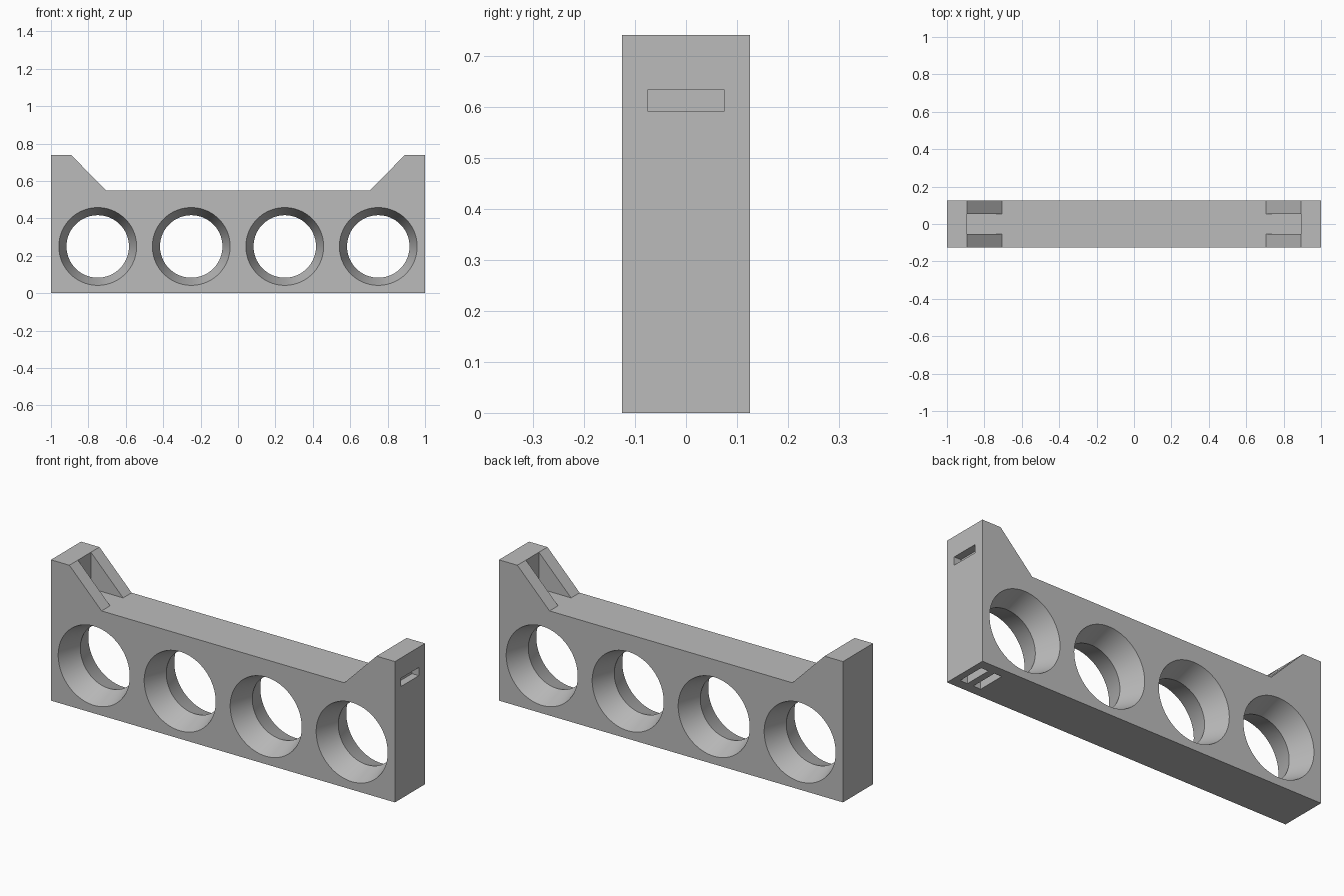
import bpy, bmesh, math

cube = bpy.data.objects.get("Cube")
if cube:
    bpy.data.objects.remove(cube, do_unlink=True)

HALF_DEPTH = 0.125
BAR_TOP, POST_TOP = 0.55, 0.74
POST_IN, SLOPE_END = 0.893, 0.706

grey = bpy.data.materials.new("plain grey")
grey.use_nodes = True
grey.diffuse_color = (0.5, 0.5, 0.5, 1)
grey.node_tree.nodes["Principled BSDF"].inputs["Base Color"].default_value = (0.5, 0.5, 0.5, 1)


def new_object(name, bm):
    bmesh.ops.recalc_face_normals(bm, faces=bm.faces)
    mesh = bpy.data.meshes.new(name)
    bm.to_mesh(mesh)
    bm.free()
    mesh.materials.append(grey)
    obj = bpy.data.objects.new(name, mesh)
    bpy.context.collection.objects.link(obj)
    return obj


def loft(name, rings):
    """Closed solid through a series of equal-sized vertex rings."""
    bm = bmesh.new()
    loops = [[bm.verts.new(p) for p in ring] for ring in rings]
    for a, b in zip(loops, loops[1:]):
        for i in range(len(a)):
            j = (i + 1) % len(a)
            bm.faces.new((a[i], a[j], b[j], b[i]))
    bm.faces.new(loops[0])
    bm.faces.new(loops[-1])
    return new_object(name, bm)


def box(name, x, y, z):
    return loft(name, [[(x[0], v, h) for v, h in
                        ((y[0], z[0]), (y[1], z[0]), (y[1], z[1]), (y[0], z[1]))]] +
                [[(x[1], v, h) for v, h in
                  ((y[0], z[0]), (y[1], z[0]), (y[1], z[1]), (y[0], z[1]))]])


def circle(cx, y, cz, r, n=96):
    return [(cx + r * math.cos(2 * math.pi * i / n), y,
             cz + r * math.sin(2 * math.pi * i / n)) for i in range(n)]


# Holder body: bar with a sloped post at each end
half = [(1, 0), (1, POST_TOP), (POST_IN, POST_TOP), (SLOPE_END, BAR_TOP)]
outline = half + [(-x, z) for x, z in reversed(half)]
body = loft("holder_body", [[(x, y, z) for x, z in outline]
                            for y in (-HALF_DEPTH, HALF_DEPTH)])

cutters = []

# Round holes that narrow to a waist at mid depth
for cx in (-0.75, -0.25, 0.25, 0.75):
    cutters.append(loft("hole_cutter", [
        circle(cx, -HALF_DEPTH * 2, 0.25, 0.249), circle(cx, 0, 0.25, 0.167),
        circle(cx, HALF_DEPTH * 2, 0.25, 0.249)]))

# Pockets between the sloped cheeks
for s in (-1, 1):
    cutters.append(box("pocket_cutter", sorted((s * POST_IN, s * 0.6)),
                       (-0.054, 0.054), (BAR_TOP, 0.9)))

# Shallow slots on the left end and underside
slot_y = (-0.074, 0.074)
cutters.append(box("end_slot_cutter", (0.96, 1.1), slot_y, (0.59, 0.633)))
for x in (0.844, 0.922):
    cutters.append(box("base_slot_cutter", (x, x + 0.043), slot_y, (-0.1, 0.04)))

# Apply all the cuts
bpy.context.view_layer.objects.active = body
for cutter in cutters:
    cutter.hide_render = True
    mod = body.modifiers.new("cut", 'BOOLEAN')
    mod.operation = 'DIFFERENCE'
    mod.solver = 'EXACT'
    mod.object = cutter
    bpy.ops.object.modifier_apply(modifier=mod.name)
    bpy.data.objects.remove(cutter, do_unlink=True)

# Smooth hole walls, crisp edges
bpy.ops.object.select_all(action='DESELECT')
body.select_set(True)
bpy.ops.object.shade_smooth_by_angle(angle=math.radians(25))
